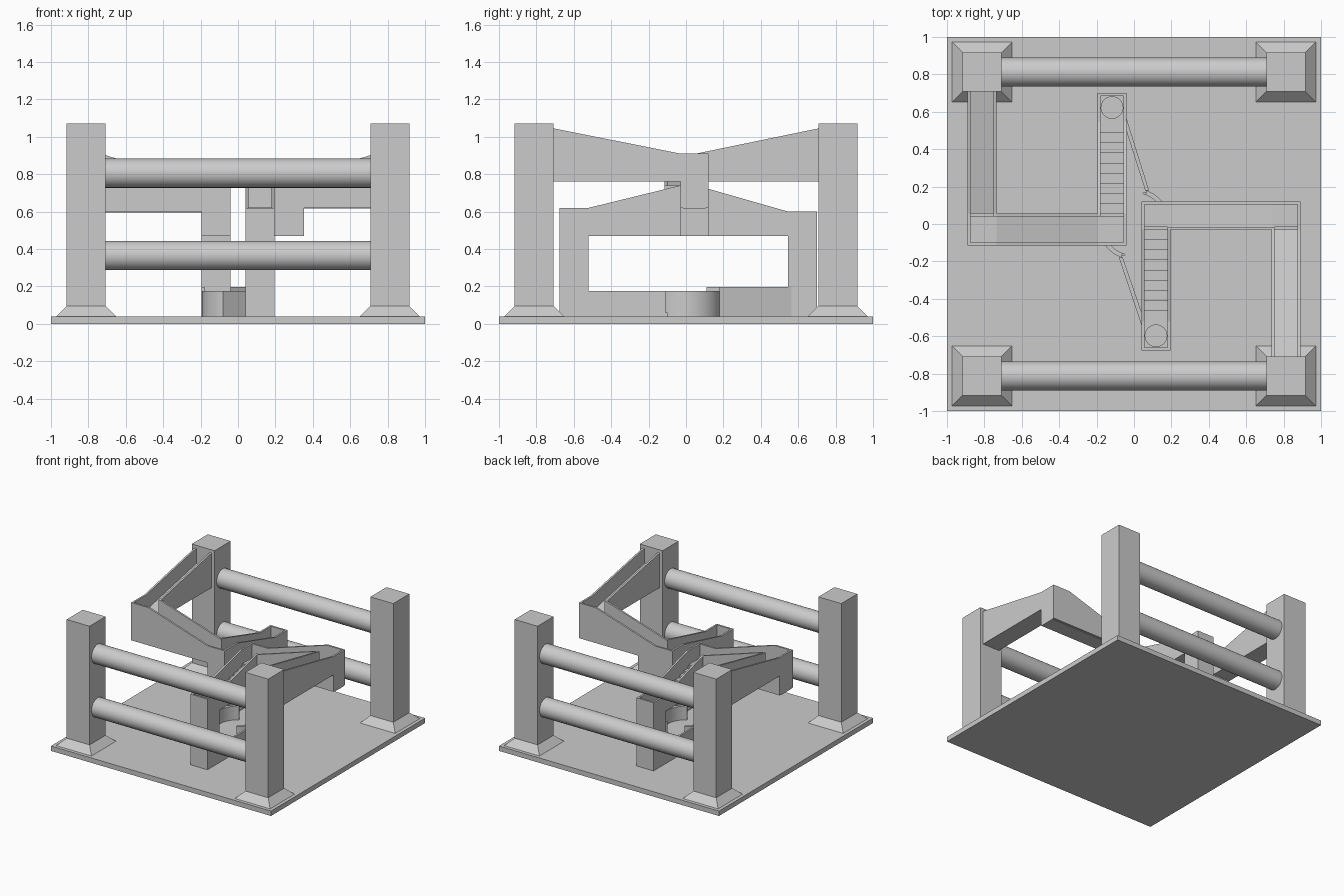
import bpy, bmesh, math

cube = bpy.data.objects.get("Cube")
if cube:
    bpy.data.objects.remove(cube)

grey = bpy.data.materials.new("plain_grey")
grey.use_nodes = True
grey.diffuse_color = (0.6, 0.6, 0.6, 1)
grey.node_tree.nodes["Principled BSDF"].inputs["Base Color"].default_value = (0.6, 0.6, 0.6, 1)

WALL = 0.015
BASE = 0.04


def prism(axis, pts, lo, hi):
    """Outline extruded along an axis; returns a piece for part()."""
    return axis, pts, lo, hi


def block(x0, x1, y0, y1, z0, z1):
    return prism("z", [(x0, y0), (x1, y0), (x1, y1), (x0, y1)], z0, z1)


def under(line, bottom):
    """Close a top line down to a flat bottom."""
    return line + [(line[-1][0], bottom), (line[0][0], bottom)]


def finish(name, bm):
    bmesh.ops.recalc_face_normals(bm, faces=bm.faces)
    mesh = bpy.data.meshes.new(name)
    bm.to_mesh(mesh)
    bm.free()
    mesh.materials.append(grey)
    ob = bpy.data.objects.new(name, mesh)
    bpy.context.scene.collection.objects.link(ob)
    return ob


def part(name, pieces, s=1):
    """Join prisms in one object; s = -1 turns it half round about z."""
    place = {"x": lambda p, t: (t, p[0], p[1]),
             "y": lambda p, t: (p[0], t, p[1]),
             "z": lambda p, t: (p[0], p[1], t)}
    bm = bmesh.new()
    for axis, pts, lo, hi in pieces:
        ends = []
        for t in (lo, hi):
            co = [place[axis](p, t) for p in pts]
            ends.append([bm.verts.new((s * x, s * y, z)) for x, y, z in co])
        a, b = ends
        bm.faces.new(a)
        bm.faces.new(b[::-1])
        for i in range(len(a)):
            j = (i + 1) % len(a)
            bm.faces.new((a[i], a[j], b[j], b[i]))
    return finish(name, bm)


def circle(x, y, r, n=32):
    return [(x + r * math.cos(math.tau * i / n), y + r * math.sin(math.tau * i / n))
            for i in range(n)]


def smooth(ob):
    bpy.ops.object.select_all(action="DESELECT")
    ob.select_set(True)
    bpy.context.view_layer.objects.active = ob
    bpy.ops.object.shade_smooth_by_angle(angle=math.radians(30))


def cut(ob, cutter):
    mod = ob.modifiers.new("cut", "BOOLEAN")
    mod.operation = "DIFFERENCE"
    mod.solver = "EXACT"
    mod.object = cutter
    cutter.hide_render = True
    cutter.hide_set(True)
    cutter.display_type = "WIRE"


# Base plate
part("base_plate", [block(-1, 1, -1, 1, 0, BASE)])

# Corner posts with flared feet
for sx, side in ((-1, "right"), (1, "left")):
    for sy, end in ((-1, "front"), (1, "back")):
        cx, cy = 0.812 * sx, 0.812 * sy
        h = 0.104
        part(f"{end}_{side}_post", [block(cx - h, cx + h, cy - h, cy + h, BASE, 1.07)])
        bm = bmesh.new()
        bmesh.ops.create_cube(bm, size=1)
        for v in bm.verts:
            w = 0.16 if v.co.z < 0 else h
            v.co = (cx + math.copysign(w, v.co.x), cy + math.copysign(w, v.co.y),
                    BASE if v.co.z < 0 else 0.095)
        finish(f"{end}_{side}_foot", bm)

# Round rails between the posts
for y, end in ((-0.812, "front"), (0.812, "back")):
    for z, level in ((0.365, "lower"), (0.805, "upper")):
        smooth(part(f"{end}_{level}_rail", [prism("x", circle(y, z, 0.078, 48), -0.71, 0.71)]))


def run(name, s, yo, yi, ye, dz, trough_top):
    """Descending channel from a post to the centre, in three arms."""
    xo, xi = 0.89, 0.735          # first arm
    a, b = 0.04, 0.195            # last arm
    t0, t1, t2, t3 = 1.045, 0.91, 0.74, 0.62 + dz
    low1, low2, low3 = 0.76, 0.62 + dz, 0.47
    yl = ye + 0.155               # inner face of the drop leg
    depth = 0.125

    # First arm, sloping away from the post
    inner = [(-0.71, t0), (yi, t1)]
    floor = [(-0.71, t0 - depth), (yi, t1 - depth)]
    part(name + "_upper_arm", [
        prism("x", under(inner + [(yo, t1)], low1), xo - WALL, xo),
        prism("x", under(inner + [(yi + WALL, t1)], low1), xi, xi + WALL),
        prism("x", under(floor, low1), xi + WALL, xo - WALL),
    ], s)

    # Second arm, crossing towards the centre
    slope = [(b, t2), (xi, t1)]
    floor = [(a, t2 - depth + 0.01), (b, t2 - depth + 0.01), (xi, t1 - depth), (xo, t1 - depth)]
    part(name + "_cross_arm", [
        prism("y", under([(a, t2)] + slope + [(xo, t1)], low2), yo - WALL, yo),
        prism("y", under(slope + [(xi + WALL, t1)], low2), yi, yi + WALL),
        prism("y", under(floor, low2 - 0.004), yi + WALL, yo - WALL),
        block(xo - WALL, xo, yi, yo, low2, low1),
        block(xi, xo, yi, yi + WALL, low2, low1),
    ], s)

    # Third arm with a stepped floor
    steps = 9
    z0, z1 = t2 - depth, t3 - depth
    stairs = [(yo, z0), (yi, z0)]
    for i in range(steps):
        y = yi + (yl - yi) * i / steps
        z = z0 + (z1 - z0) * (i + 1) / steps
        stairs += [(y, z), (yi + (yl - yi) * (i + 1) / steps, z)]
    side = [(ye, t3), (yl, t3), (yi, t2)]
    part(name + "_stepped_arm", [
        prism("x", under(side + [(yo, t2)], low3), a, a + WALL),
        prism("x", under(side + [(yi + WALL, t2)], low3), b - WALL, b),
        prism("x", under(stairs, low3), a + WALL, b - WALL),
        block(a, b, ye, ye + WALL, low3, t3),
        block(a, b, yo - WALL, yo, low3, low2),
    ], s)

    # Drop leg, bored down the middle and open at the bottom
    mx, my = (a + b) / 2, (ye + yl) / 2
    leg = part(name + "_drop_leg", [block(a, b, ye, yl, BASE, z1)], s)
    bore = part(name + "_bore_cutter", [prism("z", circle(mx, my, 0.058), 0.06, 0.8)], s)
    mouth = part(name + "_mouth_cutter",
                 [block(mx - 0.055, mx + 0.055, my, yl + 0.05, 0.06, 0.16)], s)
    cut(leg, bore)
    cut(leg, mouth)

    # Tapered trough feeding the central cup
    taper = [(a, yl - 0.02), (a, yl + 0.05), (-0.06, -0.18), (-0.08, -0.18)]
    part(name + "_trough", [
        prism("z", taper, BASE, trough_top),
        block(b - WALL, b, yl, -0.11, BASE, trough_top),
        prism("z", [(a, yl), (b, yl), (b, -0.1), (-0.07, -0.17)], BASE, 0.06),
    ], s)

    # Half of the cup wall
    angles = [math.radians(-58 + 127 * i / 20) for i in range(21)]
    arc = [(r * math.cos(t), r * math.sin(t))
           for r, seq in ((0.192, angles), (0.168, angles[::-1])) for t in seq]
    smooth(part(name + "_cup_wall", [prism("z", arc, BASE, 0.175)], s))


run("left_run", 1, 0.12, -0.03, -0.675, 0.0, 0.175)
run("right_run", -1, 0.115, -0.055, -0.70, -0.02, 0.198)

# Support under the left run and floor of the cup
part("left_run_support", [block(0.195, 0.352, -0.03, 0.12, 0.47, 0.62)])
part("cup_floor", [prism("z", circle(0, 0, 0.17, 48), BASE, 0.062)])
